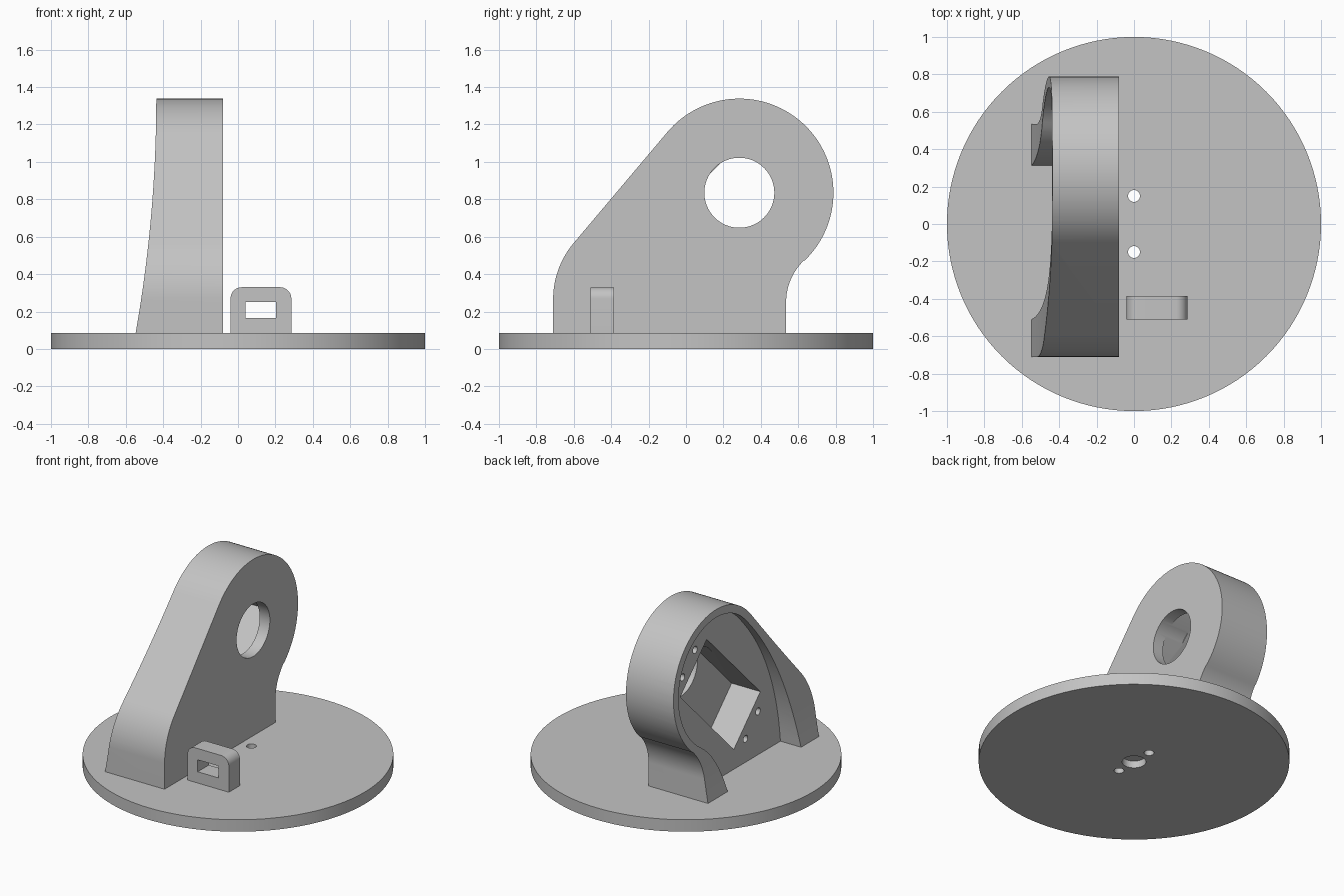
import bpy, bmesh
from math import sin, cos, pi, radians
from mathutils import Vector

old = bpy.data.objects.get("Cube")
if old:
    bpy.data.objects.remove(old, do_unlink=True)

grey = bpy.data.materials.new("plain_grey")
grey.use_nodes = True
COLOUR = (0.55, 0.55, 0.55, 1)
grey.diffuse_color = COLOUR
grey.node_tree.nodes["Principled BSDF"].inputs["Base Color"].default_value = COLOUR

# Ways to place a 2D profile: (u, v, depth) to world
ALONG = {
    "x": lambda u, v, d: (d, u, v),
    "y": lambda u, v, d: (u, d, v),
    "z": lambda u, v, d: (u, v, d),
}


def prism(name, profile, axis, start, end):
    """Extrude a closed 2D profile along an axis."""
    bm = bmesh.new()
    place = ALONG[axis]
    face = bm.faces.new([bm.verts.new(place(u, v, start)) for u, v in profile])
    out = bmesh.ops.extrude_face_region(bm, geom=[face])
    move = Vector(place(0, 0, end - start))
    verts = [g for g in out["geom"] if isinstance(g, bmesh.types.BMVert)]
    bmesh.ops.translate(bm, verts=verts, vec=move)
    bmesh.ops.recalc_face_normals(bm, faces=bm.faces)
    mesh = bpy.data.meshes.new(name)
    bm.to_mesh(mesh)
    bm.free()
    mesh.materials.append(grey)
    obj = bpy.data.objects.new(name, mesh)
    bpy.context.collection.objects.link(obj)
    return obj


def arc(cu, cv, r, a, b, n=24):
    angles = [radians(a + (b - a) * i / n) for i in range(n + 1)]
    return [(cu + r * cos(t), cv + r * sin(t)) for t in angles]


def circle(cu, cv, r, n=64):
    return arc(cu, cv, r, 0, 360, n)[:-1]


def bend(p, c, q, n=20):
    """Quadratic curve from p to q pulled towards c."""
    p, c, q = Vector(p), Vector(c), Vector(q)
    steps = [i / n for i in range(n + 1)]
    return [tuple(p * (1 - t) ** 2 + c * 2 * t * (1 - t) + q * t * t) for t in steps]


def cut(obj, cutter):
    cutter.hide_render = True
    mod = obj.modifiers.new("cut", "BOOLEAN")
    mod.operation = "DIFFERENCE"
    mod.solver = "EXACT"
    mod.object = cutter
    bpy.context.view_layer.objects.active = obj
    bpy.ops.object.modifier_apply(modifier=mod.name)
    bpy.data.objects.remove(cutter, do_unlink=True)


def smooth(obj):
    bpy.ops.object.select_all(action="DESELECT")
    obj.select_set(True)
    bpy.context.view_layer.objects.active = obj
    bpy.ops.object.shade_smooth_by_angle(angle=radians(25))


TOP = 0.085             # top of the base
HUB = (0.285, 0.835)    # y, z of the round head

# Round base with two through holes and a blind centre hole below
base = prism("round_base", circle(0, 0, 1, 128), "z", 0, TOP)
for y in (-0.15, 0.15):
    cut(base, prism("base_hole", circle(0, y, 0.032, 32), "z", -0.1, 0.2))
cut(base, prism("centre_hole", circle(0, 0, 0.077, 48), "z", -0.1, 0.05))

# Upright bracket body
outline = [(-0.71, TOP)]
outline += arc(-0.245, 0.266, 0.465, 180, 139.8)
outline += arc(*HUB, 0.503, 139.8, -46.3, 64)
outline += arc(0.844, 0.25, 0.309, 133.7, 180)
outline += [(0.535, TOP)]
bracket = prism("bracket", outline, "x", -0.08, -0.7)

# Curved back face, flaring towards the base
heights = [0.0] + [TOP + (1.34 - TOP) * i / 32 for i in range(33)]
flare = [(-0.437 - 0.07 * (1.34 - z) ** 2, z) for z in heights]
cut(bracket, prism("flare_cutter", flare + [(-0.437, 1.6), (-1, 1.6), (-1, 0)], "y", -1, 1))

# Hollow inside the rim
hollow = [(-0.51, 0.0)]
hollow += bend((-0.51, TOP), (-0.45, 0.73), (-0.03, 1.15))
hollow += arc(*HUB, 0.446, 135, -56, 64)[1:]
hollow += bend((0.53, 0.462), (0.37, 0.35), (0.313, TOP))[1:]
hollow += [(0.313, 0.0)]
cut(bracket, prism("hollow_cutter", hollow, "x", -0.385, -0.9))

# Tilted rectangular pocket, shaft hole and screw holes
MID = Vector((0.165, 0.675))
LONG = Vector((1, 1)).normalized()
SIDE = Vector((-1, 1)).normalized()


def tilted(a, b):
    return tuple(MID + LONG * a + SIDE * b)


pocket = [tilted(a, b) for a, b in ((-0.425, -0.21), (0.425, -0.21), (0.425, 0.21), (-0.425, 0.21))]
cut(bracket, prism("pocket_cutter", pocket, "x", -0.16, -0.6))
cut(bracket, prism("shaft_cutter", circle(*HUB, 0.187), "x", 0.1, -0.3))
for a in (-0.5, 0.5):
    for b in (-0.1, 0.1):
        cut(bracket, prism("screw_cutter", circle(*tilted(a, b), 0.025, 24), "x", -0.2, -0.6))

# Small cable loop beside the bracket
loop = [(-0.04, TOP), (0.285, TOP)]
loop += arc(0.225, 0.27, 0.06, 0, 90, 12) + arc(0.02, 0.27, 0.06, 90, 180, 12)
cable_loop = prism("cable_loop", loop, "y", -0.51, -0.385)
window = [(0.04, 0.165), (0.203, 0.165), (0.203, 0.25), (0.04, 0.25)]
cut(cable_loop, prism("window_cutter", window, "y", -0.7, -0.2))

for part in (base, bracket, cable_loop):
    smooth(part)
